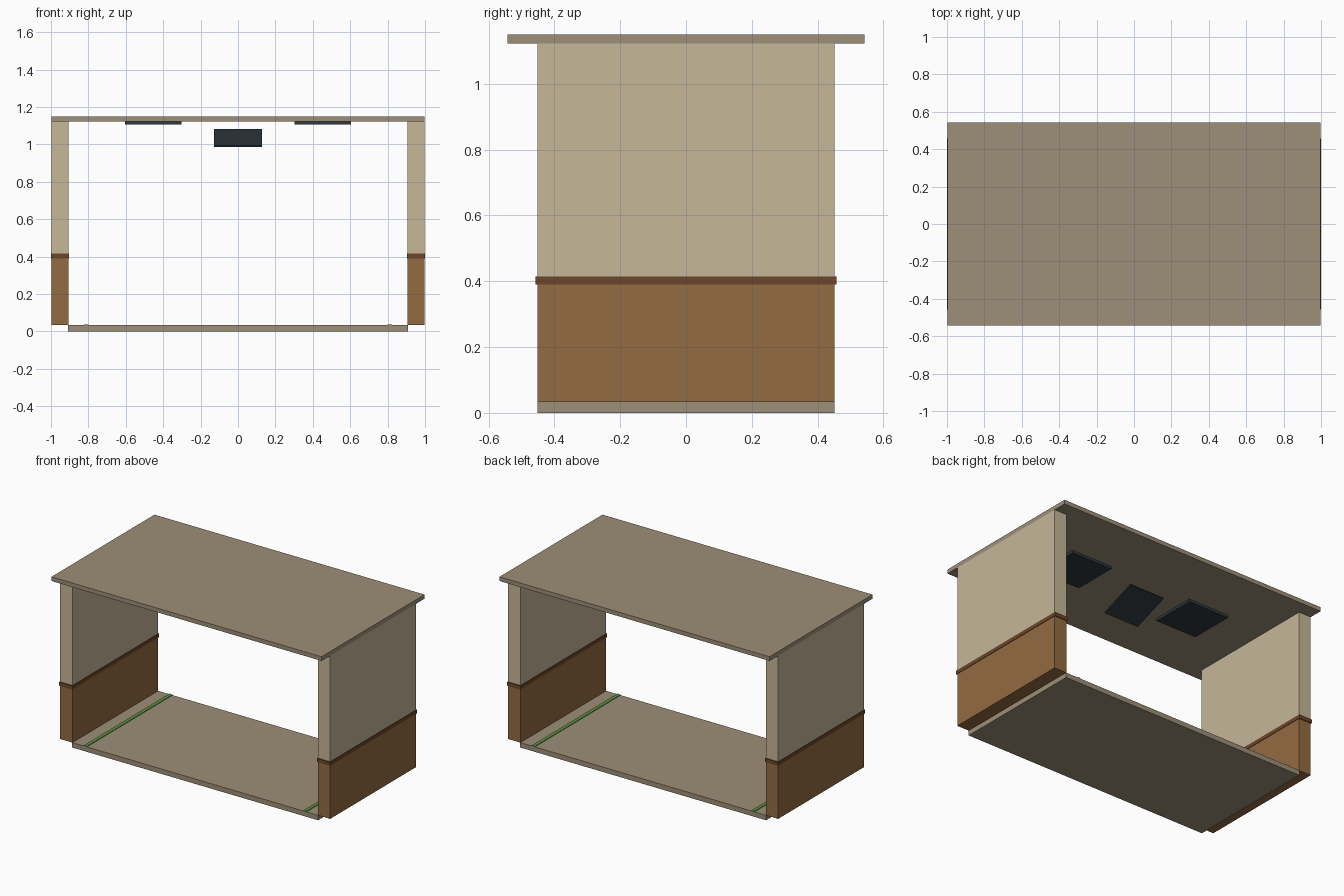
import bpy
import math

if "Cube" in bpy.data.objects:
    bpy.data.objects.remove(bpy.data.objects["Cube"])


def material(name, rgb):
    # sRGB 0-255 to linear
    lin = [((c / 255 + 0.055) / 1.055) ** 2.4 for c in rgb]
    m = bpy.data.materials.new(name)
    m.diffuse_color = (*lin, 1)
    m.use_nodes = True
    m.node_tree.nodes["Principled BSDF"].inputs["Base Color"].default_value = m.diffuse_color
    return m


STONE = material("grey beige", (157, 143, 120))
CREAM = material("cream wall", (198, 183, 152))
BROWN = material("brown wood", (147, 107, 66))
TRIM = material("dark brown trim", (109, 70, 40))
SLATE = material("dark slate", (48, 56, 61))
GREEN = material("green strip", (92, 145, 68))


def box(name, mat, x, y, z, tilt=0.0):
    """Box from (min, max) ranges, optionally tilted about x."""
    bpy.ops.mesh.primitive_cube_add(
        size=1, location=[(r[0] + r[1]) / 2 for r in (x, y, z)])
    ob = bpy.context.object
    ob.name = name
    ob.scale = [r[1] - r[0] for r in (x, y, z)]
    bpy.ops.object.transform_apply(location=False, rotation=False, scale=True)
    ob.rotation_euler.x = tilt
    ob.data.materials.append(mat)
    return ob


def pair(name, mat, x, y, z):
    """Same box on the right and mirrored on the left."""
    box("right_" + name, mat, x, y, z)
    box("left_" + name, mat, (-x[1], -x[0]), y, z)


D = (-0.452, 0.452)

# floor and roof slabs
box("floor", STONE, (-0.908, 0.908), D, (0, 0.033))
box("roof", STONE, (-0.997, 0.997), (-0.543, 0.543), (1.122, 1.15))

# side walls: wood base, trim rail, cream upper part
pair("wall_base", BROWN, (0.906, 0.997), D, (0.033, 0.39))
pair("wall_trim", TRIM, (0.903, 1.0), (-0.458, 0.458), (0.39, 0.415))
pair("wall_upper", CREAM, (0.906, 0.997), D, (0.415, 1.122))

# green strips along the floor
pair("floor_strip", GREEN, (0.799, 0.823), D, (0.033, 0.037))

# ceiling panels and the tilted hanging plate
pair("ceiling_panel", SLATE, (0.303, 0.605), (-0.151, 0.151), (1.105, 1.122))
box("hanging_plate", SLATE, (-0.128, 0.128), (-0.128, 0.128),
    (1.028, 1.038), tilt=math.radians(20))
